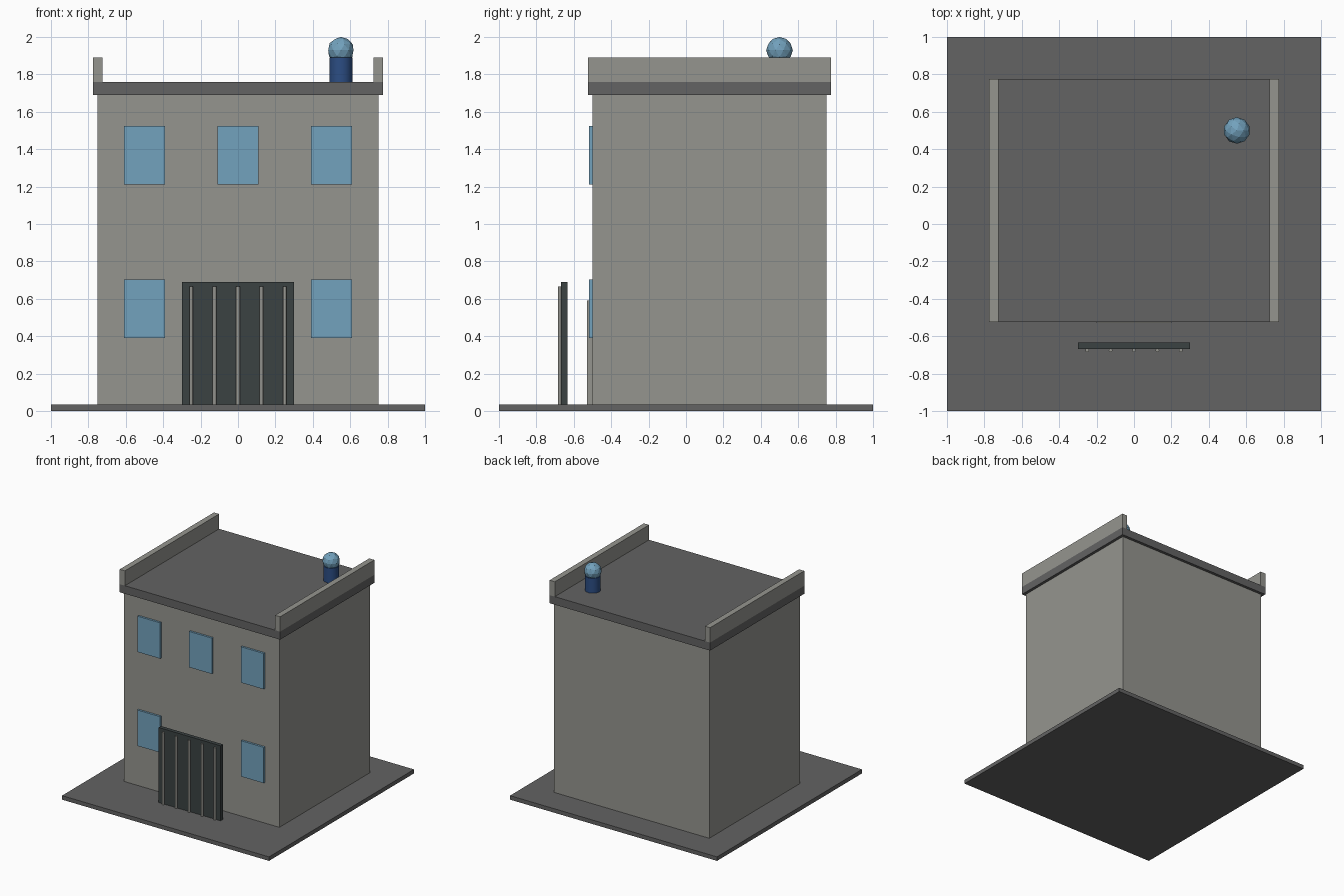
import bpy
from mathutils import Vector

cube = bpy.data.objects.get("Cube")
if cube:
    bpy.data.objects.remove(cube, do_unlink=True)


def material(name, color):
    m = bpy.data.materials.new(name)
    m.use_nodes = True
    m.diffuse_color = (*color, 1)
    m.node_tree.nodes["Principled BSDF"].inputs["Base Color"].default_value = (*color, 1)
    return m


wall_grey = material("wall grey", (0.30, 0.30, 0.275))
slab_grey = material("slab grey", (0.125, 0.125, 0.125))
glass_blue = material("glass blue", (0.17, 0.36, 0.51))
gate_dark = material("gate dark", (0.043, 0.054, 0.055))
navy_blue = material("navy blue", (0.025, 0.075, 0.23))


def finish(name, mat):
    obj = bpy.context.object
    obj.name = name
    obj.data.materials.append(mat)
    return obj


def box(name, low, high, mat):
    low, high = Vector(low), Vector(high)
    bpy.ops.mesh.primitive_cube_add(size=1, location=(low + high) / 2)
    obj = finish(name, mat)
    obj.data.transform(obj.matrix_basis.to_3x3().to_4x4())
    for v in obj.data.vertices:
        v.co *= high - low
    return obj


def cylinder(name, x, y, bottom, top, radius, mat, sides):
    bpy.ops.mesh.primitive_cylinder_add(vertices=sides, radius=radius, depth=top - bottom,
                                        location=(x, y, (bottom + top) / 2))
    obj = finish(name, mat)
    bpy.ops.object.shade_smooth_by_angle()
    return obj


GROUND, EAVES, ROOF = 0.035, 1.69, 1.76

# Ground, building body and roof
box("ground_slab", (-1, -1, 0), (1, 1, GROUND), slab_grey)
box("building_body", (-0.75, -0.5, GROUND), (0.75, 0.75, EAVES), wall_grey)
box("roof_slab", (-0.775, -0.525, EAVES), (0.775, 0.775, ROOF), slab_grey)
box("left_parapet", (0.725, -0.525, ROOF), (0.775, 0.775, 1.89), wall_grey)
box("right_parapet", (-0.775, -0.525, ROOF), (-0.725, 0.775, 1.89), wall_grey)

# Windows: two beside the door, three above
for name, x, z in (("lower_right", -0.5, 0.39), ("lower_left", 0.5, 0.39),
                   ("upper_right", -0.5, 1.21), ("upper_middle", 0, 1.21), ("upper_left", 0.5, 1.21)):
    box(name + "_window", (x - 0.11, -0.518, z), (x + 0.11, -0.49, z + 0.313), glass_blue)

# Door on the wall, behind the free-standing gate
box("door", (-0.2, -0.528, GROUND), (0.2, -0.49, 0.59), wall_grey)

# Gate panel with upright bars
box("gate_panel", (-0.3, -0.667, GROUND), (0.3, -0.633, 0.69), gate_dark)
for i in range(5):
    cylinder(f"gate_bar_{i + 1}", (i - 2) * 0.125, -0.675, GROUND, 0.665, 0.01, wall_grey, 12)

# Rooftop beacon
cylinder("beacon_post", 0.55, 0.5, ROOF, 1.89, 0.062, navy_blue, 16)
bpy.ops.mesh.primitive_ico_sphere_add(subdivisions=2, radius=0.071, location=(0.55, 0.5, 1.929))
finish("beacon_globe", glass_blue)
